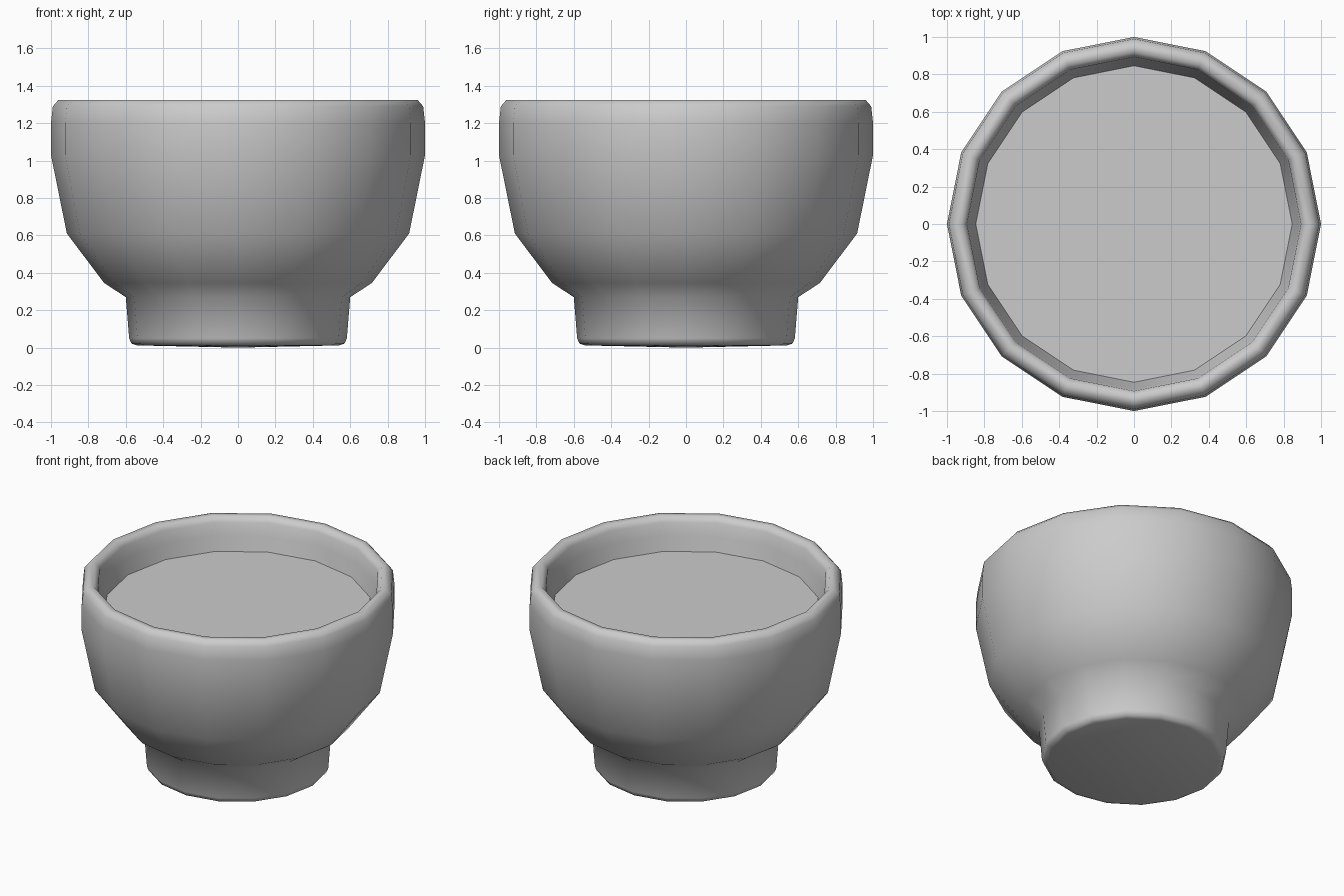
import bpy, bmesh, math

if "Cube" in bpy.data.objects:
    bpy.data.objects.remove(bpy.data.objects["Cube"])

SIDES = 16


def lathe(name, profile, angle):
    """Spin an (r, z) profile around z; r = 0 makes a pole."""
    bm = bmesh.new()
    rings = []
    for r, z in profile:
        if r == 0:
            rings.append([bm.verts.new((0, 0, z))] * SIDES)
        else:
            rings.append([bm.verts.new((r * math.cos(2 * math.pi * i / SIDES),
                                        r * math.sin(2 * math.pi * i / SIDES), z))
                          for i in range(SIDES)])
    for low, high in zip(rings, rings[1:]):
        for i in range(SIDES):
            j = (i + 1) % SIDES
            corners = [low[i], low[j], high[j], high[i]]
            bm.faces.new(list(dict.fromkeys(corners)))
    mesh = bpy.data.meshes.new(name)
    bm.to_mesh(mesh)
    bm.free()
    obj = bpy.data.objects.new(name, mesh)
    bpy.context.collection.objects.link(obj)
    bpy.ops.object.select_all(action='DESELECT')
    obj.select_set(True)
    bpy.context.view_layer.objects.active = obj
    bpy.ops.object.shade_smooth_by_angle(angle=math.radians(angle))
    return obj


# Bowl: foot, flared outer wall, rounded rim and inner wall
lathe("bowl", [
    (0, 0.0), (0.54, 0.012), (0.57, 0.022), (0.582, 0.05),
    (0.60, 0.27), (0.715, 0.345), (0.915, 0.61), (1.0, 1.03),
    (1.0, 1.2), (0.99, 1.29), (0.96, 1.325), (0.92, 1.325),
    (0.893, 1.29), (0.885, 1.2), (0.84, 1.09), (0.80, 0.66),
    (0.62, 0.42), (0, 0.36),
], 80)

# Flat surface of the contents
lathe("contents", [(0.846, 1.11), (0, 1.11)], 30)
